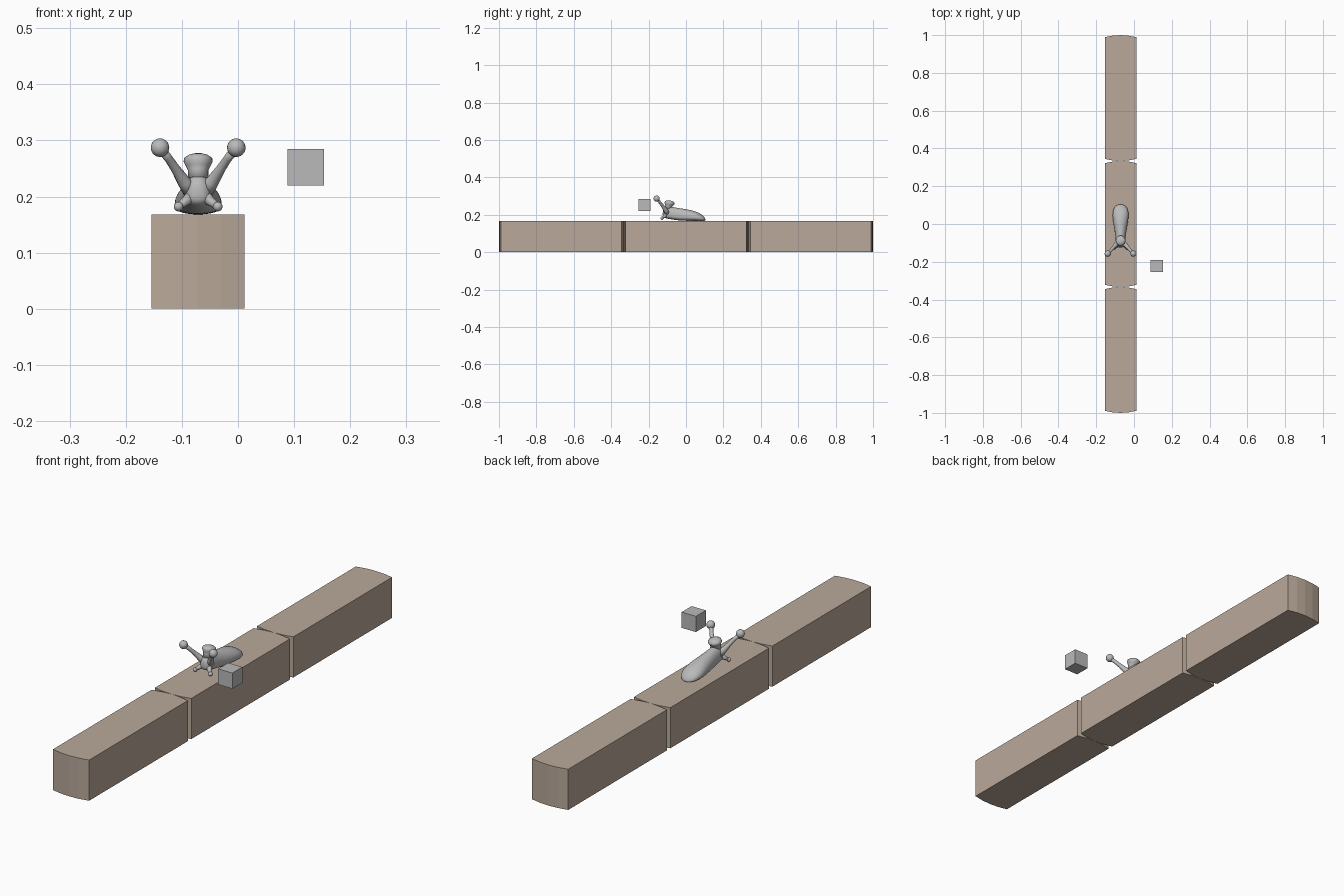
import bpy, bmesh, math
from mathutils import Vector

if "Cube" in bpy.data.objects:
    bpy.data.objects.remove(bpy.data.objects["Cube"])

CX = -0.071          # centre line of beam and slug
TOP = 0.168          # top of the beam


def material(name, rgb):
    m = bpy.data.materials.new(name)
    m.diffuse_color = (*rgb, 1)
    m.use_nodes = True
    m.node_tree.nodes["Principled BSDF"].inputs["Base Color"].default_value = m.diffuse_color
    return m


WOOD = material("dull wood", (0.49, 0.395, 0.32))
GREY = material("plain grey", (0.49, 0.49, 0.49))


def finish(name, bm, mat, smooth=False):
    bmesh.ops.recalc_face_normals(bm, faces=bm.faces)
    me = bpy.data.meshes.new(name)
    bm.to_mesh(me)
    bm.free()
    me.materials.append(mat)
    for p in me.polygons:
        p.use_smooth = smooth
    ob = bpy.data.objects.new(name, me)
    bpy.context.collection.objects.link(ob)
    return ob


def loft(name, rings, mat):
    """Skin a list of equal-length rings and cap both ends."""
    bm = bmesh.new()
    vs = [[bm.verts.new(p) for p in r] for r in rings]
    n = len(vs[0])
    for a, b in zip(vs, vs[1:]):
        for i in range(n):
            j = (i + 1) % n
            bm.faces.new((a[i], a[j], b[j], b[i]))
    bm.faces.new(vs[0])
    bm.faces.new(vs[-1])
    return finish(name, bm, mat, True)


def tube(name, path, mat, n=16):
    """Round tube through (point, radius) pairs."""
    pts = [Vector(p) for p, r in path]
    rings = []
    for k, (p, r) in enumerate(path):
        d = pts[min(k + 1, len(pts) - 1)] - pts[max(k - 1, 0)]
        u = d.cross(Vector((0, 1, 0.3))).normalized()
        v = d.cross(u).normalized()
        rings.append([pts[k] + r * (math.cos(t) * u + math.sin(t) * v)
                      for t in (2 * math.pi * i / n for i in range(n))])
    return loft(name, rings, mat)


def ball(name, c, r, mat):
    bm = bmesh.new()
    bmesh.ops.create_uvsphere(bm, u_segments=20, v_segments=12, radius=r)
    bmesh.ops.translate(bm, verts=bm.verts, vec=c)
    return finish(name, bm, mat, True)


# three beam blocks with slightly bowed ends
W, BOW, SEG = 0.083, 0.011, 4
for k, label in enumerate(("front", "middle", "back")):
    yc = (k - 1) * 0.6667
    ends = [(-W + 2 * W * i / SEG, 0.3333 - BOW * (2 * i / SEG - 1) ** 2)
            for i in range(SEG + 1)]
    outline = ends + [(-x, -y) for x, y in ends]
    bm = bmesh.new()
    f = bm.faces.new([bm.verts.new((CX + x, yc + y, 0)) for x, y in outline])
    ext = bmesh.ops.extrude_face_region(bm, geom=[f])
    up = [v for v in ext["geom"] if isinstance(v, bmesh.types.BMVert)]
    bmesh.ops.translate(bm, verts=up, vec=(0, 0, TOP))
    finish("beam_block_" + label, bm, WOOD)

# floating cube
bm = bmesh.new()
bmesh.ops.create_cube(bm, size=0.065)
bmesh.ops.translate(bm, verts=bm.verts, vec=(0.1205, -0.2225, 0.2525))
finish("floating_cube", bm, GREY)

# slug body: (y, bottom, top, half width), flat sole and round back
sections = [(0.105, .169, .175, .006), (0.098, .168, .188, .024),
            (0.085, .168, .202, .036), (0.06, .168, .215, .043),
            (0.03, .168, .225, .042), (-0.01, .168, .232, .036),
            (-0.05, .171, .238, .029), (-0.085, .177, .245, .026),
            (-0.108, .181, .243, .025), (-0.12, .186, .230, .018),
            (-0.125, .195, .215, .008)]
rings = []
for y, lo, hi, hw in sections:
    zc = lo + 0.38 * (hi - lo)
    ring = []
    for i in range(24):
        t = 2 * math.pi * i / 24
        s = math.sin(t)
        z = zc + (hi - zc) * s if s > 0 else zc - (zc - lo) * abs(s) ** 0.65
        ring.append((CX + hw * math.cos(t), y, z))
    rings.append(ring)
body = loft("slug_body", rings, GREY)
sub = body.modifiers.new("smooth", "SUBSURF")
sub.levels = sub.render_levels = 1

# flared knob on the head, tipped backwards
knob = [(.232, .018), (.246, .018), (.254, .022), (.262, .026),
        (.268, .025), (.273, .018), (.276, .008)]
loft("head_knob", [[(CX + r * math.cos(t),
                     -0.094 + 0.35 * (z - .246) + r * math.sin(t),
                     z - 0.2 * r * math.sin(t))
                    for t in (2 * math.pi * i / 24 for i in range(24))]
                   for z, r in knob], GREY)

# eye stalks and short lower feelers, both sides
for s, side in ((-1, "left"), (1, "right")):
    eye = (CX + s * 0.068, -0.157, 0.287)
    tube("eye_stalk_" + side,
         [((CX + s * .010, -.098, .207), .016), ((CX + s * .025, -.110, .226), .012),
          ((CX + s * .040, -.126, .249), .0085), ((CX + s * .053, -.141, .268), .0075),
          (eye, .009)], GREY)
    ball("eye_" + side, eye, 0.0165, GREY)
    tip = (CX + s * .035, -.128, .182)
    tube("feeler_" + side,
         [((CX + s * .010, -.105, .202), .013), ((CX + s * .024, -.118, .190), .008),
          (tip, .006)], GREY)
    ball("feeler_tip_" + side, tip, 0.0085, GREY)
